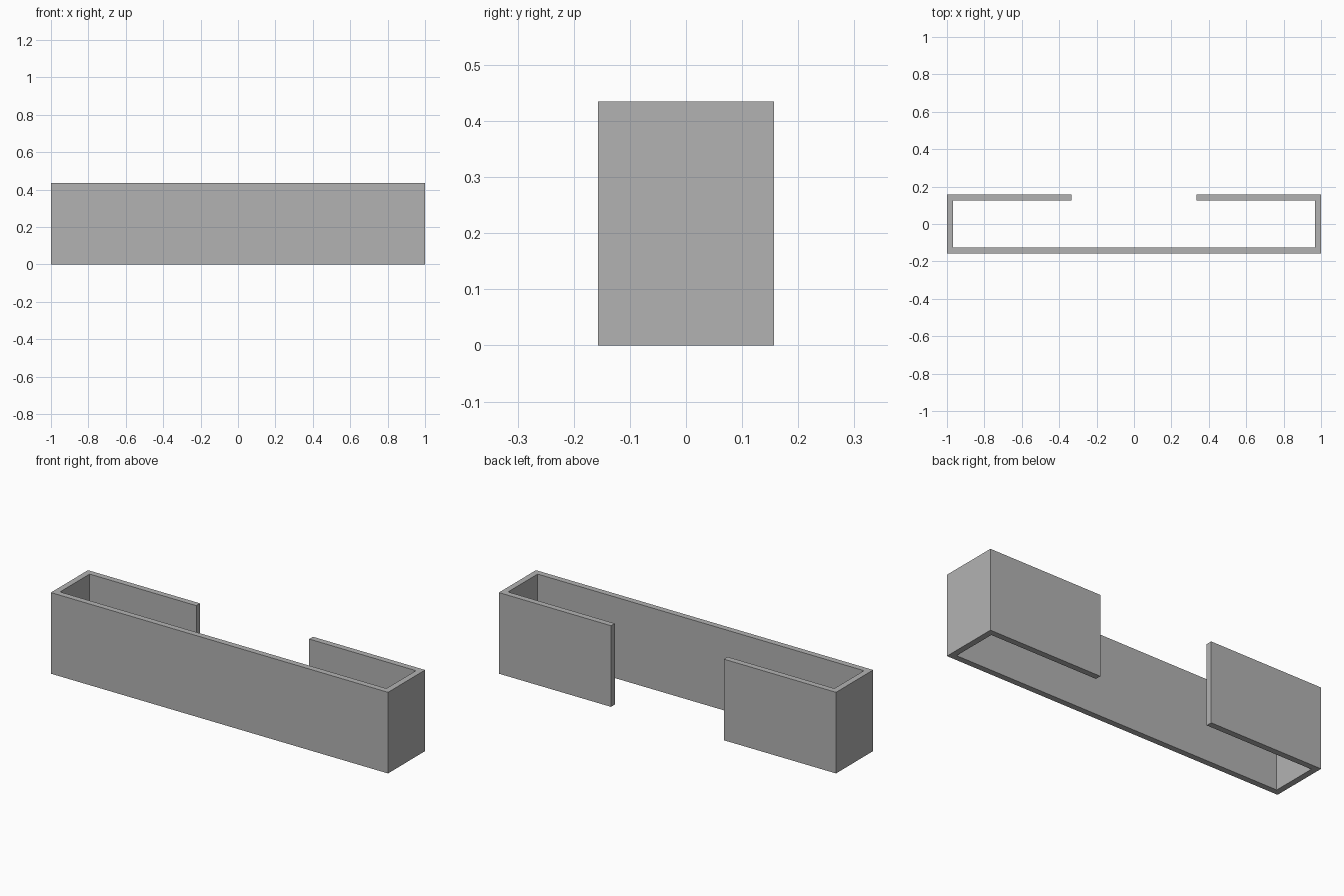
import bpy
import bmesh

# Remove the default cube
cube = bpy.data.objects.get("Cube")
if cube:
    bpy.data.objects.remove(cube, do_unlink=True)

HALF_W, HALF_D, HEIGHT = 1.0, 0.157, 0.435
WALL = 0.032
GAP = 0.335  # half width of the opening in the back

# Plain grey material
grey = bpy.data.materials.new("plain_grey")
grey.use_nodes = True
colour = (0.45, 0.45, 0.45, 1.0)
grey.diffuse_color = colour
grey.node_tree.nodes["Principled BSDF"].inputs["Base Color"].default_value = colour

# Left half of the C-shaped outline, from outer front corner to inner front corner
outer = [(HALF_W, -HALF_D), (HALF_W, HALF_D), (GAP, HALF_D)]
inner = [(GAP, HALF_D - WALL), (HALF_W - WALL, HALF_D - WALL),
         (HALF_W - WALL, WALL - HALF_D)]
half = outer + inner
outline = half + [(-x, y) for x, y in reversed(half)]

# Channel: extrude the mirrored outline upward
bm = bmesh.new()
base = bm.faces.new([bm.verts.new((x, y, 0)) for x, y in outline])
ext = bmesh.ops.extrude_face_region(bm, geom=[base], use_keep_orig=True)
top = [g for g in ext["geom"] if isinstance(g, bmesh.types.BMVert)]
bmesh.ops.translate(bm, verts=top, vec=(0, 0, HEIGHT))
bmesh.ops.recalc_face_normals(bm, faces=bm.faces)

mesh = bpy.data.meshes.new("open_back_channel")
bm.to_mesh(mesh)
bm.free()
mesh.materials.append(grey)
channel = bpy.data.objects.new("open_back_channel", mesh)
bpy.context.collection.objects.link(channel)
